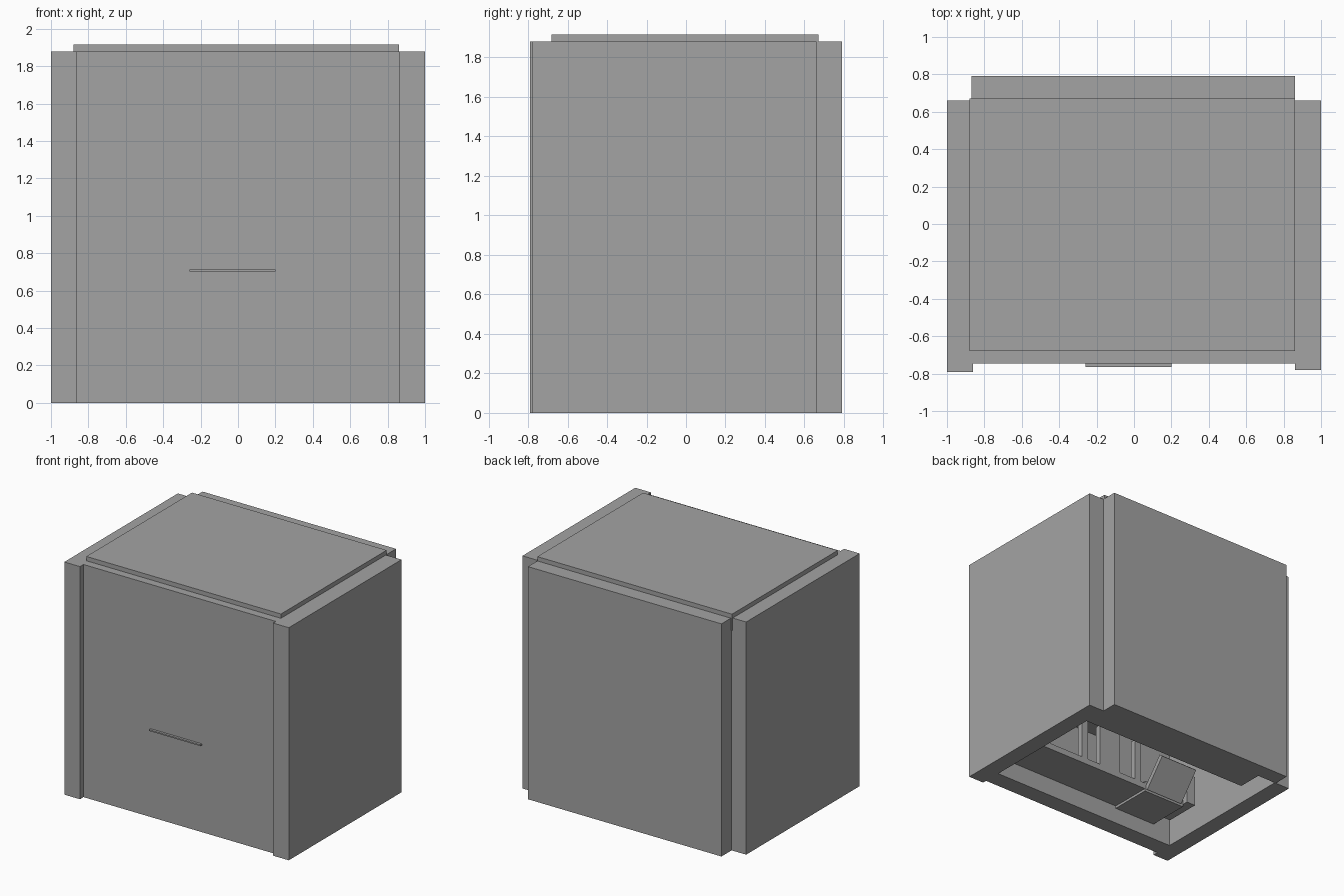
import bpy
from math import atan2, hypot
from mathutils import Vector

cube = bpy.data.objects.get("Cube")
if cube:
    bpy.data.objects.remove(cube, do_unlink=True)

# One plain grey for everything
GREY = (0.37, 0.37, 0.37, 1.0)
grey = bpy.data.materials.new("plain grey")
grey.use_nodes = True
grey.diffuse_color = GREY
grey.node_tree.nodes["Principled BSDF"].inputs["Base Color"].default_value = GREY


def box(name, x, y, z):
    """Box from its (min, max) extent on each axis."""
    bpy.ops.mesh.primitive_cube_add(size=1)
    obj = bpy.context.object
    obj.name = name
    low, high = (Vector(p) for p in zip(x, y, z))
    size = high - low
    for v in obj.data.vertices:
        v.co = Vector(c * s for c, s in zip(v.co, size))
    obj.location = (low + high) / 2
    obj.data.materials.append(grey)
    return obj


# Walls, open at the bottom
box("right_wall", (-1, -0.86), (-0.79, 0.66), (0, 1.88))
box("left_wall", (0.86, 1), (-0.78, 0.66), (0, 1.88))
box("front_wall", (-0.86, 0.86), (-0.745, -0.60), (0, 1.88))
box("back_wall", (-0.87, 0.86), (0.66, 0.79), (0, 1.88))

# Roof slab set slightly above the walls
box("roof", (-0.88, 0.86), (-0.68, 0.67), (1.78, 1.915))

# Thin shelf that pokes through the front wall
box("shelf", (-0.26, 0.20), (-0.765, -0.40), (0.703, 0.714))

# Furniture inside
box("back_bench", (-0.70, 0.86), (0.45, 0.66), (0.005, 0.12))
box("front_bench", (-0.32, 0.86), (-0.60, -0.25), (0.15, 0.20))
box("seat", (-0.70, -0.32), (-0.60, -0.25), (0.13, 0.22))
box("seat_arm", (-0.78, -0.70), (-0.50, -0.20), (0.15, 0.40))

# Leaning seat back
bottom, top = Vector((-0.50, -0.25, 0.15)), Vector((-0.50, -0.07, 0.37))
lean = top - bottom
back = box("seat_back", (-0.17, 0.17), (-0.02, 0.02),
           (-lean.length / 2, lean.length / 2))
back.rotation_euler.x = -atan2(lean.y, lean.z)
back.location = (bottom + top) / 2

# Upright panels along the bench
for i, (x, width) in enumerate([(0.28, 0.06), (0.03, 0.20), (-0.25, 0.06)]):
    box(f"bench_panel_{i + 1}", (x - width / 2, x + width / 2),
        (-0.30, -0.25), (0.18, 0.55))
